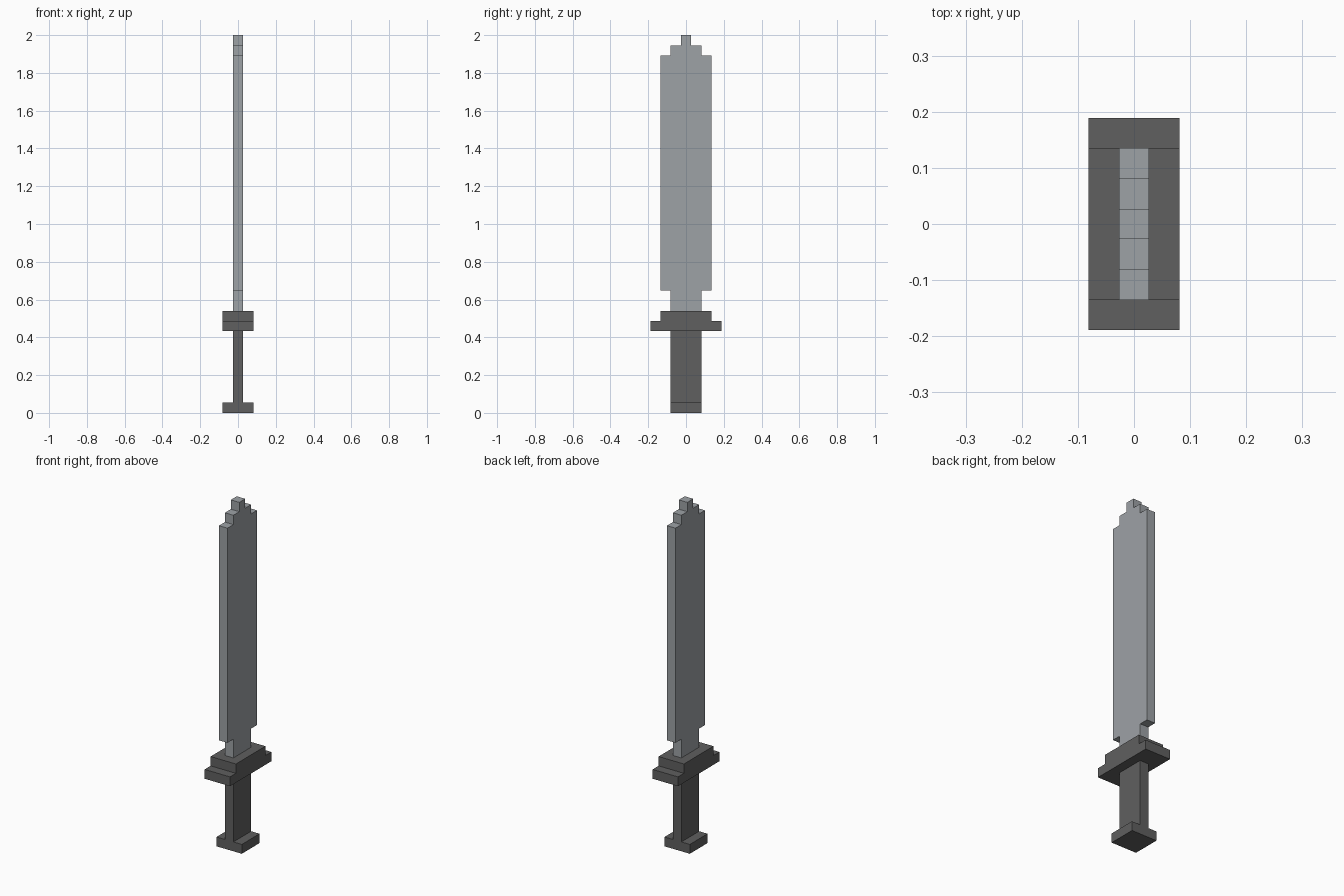
import bpy
import bmesh

if "Cube" in bpy.data.objects:
    bpy.data.objects.remove(bpy.data.objects["Cube"], do_unlink=True)

U = 2 / 37  # one block; the sword is 37 blocks tall


def material(name, rgb):
    mat = bpy.data.materials.new(name)
    mat.use_nodes = True
    mat.diffuse_color = (*rgb, 1)
    mat.node_tree.nodes["Principled BSDF"].inputs["Base Color"].default_value = (*rgb, 1)
    return mat


def stepped_part(name, depth, steps, mat):
    """Extrude a stepped silhouette along x; steps are (bottom, top, width) in blocks."""
    side = [(w / 2, z) for low, high, w in steps for z in (low, high)]
    outline = side + [(-y, z) for y, z in reversed(side)]
    bm = bmesh.new()
    verts = [bm.verts.new((-depth * U / 2, y * U, z * U)) for y, z in outline]
    face = bm.faces.new(verts)
    new = bmesh.ops.extrude_face_region(bm, geom=[face])["geom"]
    bmesh.ops.translate(bm, vec=(depth * U, 0, 0),
                        verts=[g for g in new if isinstance(g, bmesh.types.BMVert)])
    bmesh.ops.recalc_face_normals(bm, faces=bm.faces)
    mesh = bpy.data.meshes.new(name)
    bm.to_mesh(mesh)
    bm.free()
    mesh.materials.append(mat)
    obj = bpy.data.objects.new(name, mesh)
    bpy.context.collection.objects.link(obj)


steel = material("steel grey", (0.34, 0.36, 0.38))
dark = material("dark grey", (0.115, 0.115, 0.115))

# Hilt
stepped_part("pommel", 3, [(0, 1, 3)], dark)
stepped_part("grip", 1, [(1, 8, 3)], dark)
stepped_part("guard", 3, [(8, 9, 7), (9, 10, 5)], dark)

# Blade with narrow neck and stepped tip
stepped_part("blade", 1, [(10, 12, 3), (12, 35, 5), (35, 36, 3), (36, 37, 1)], steel)
